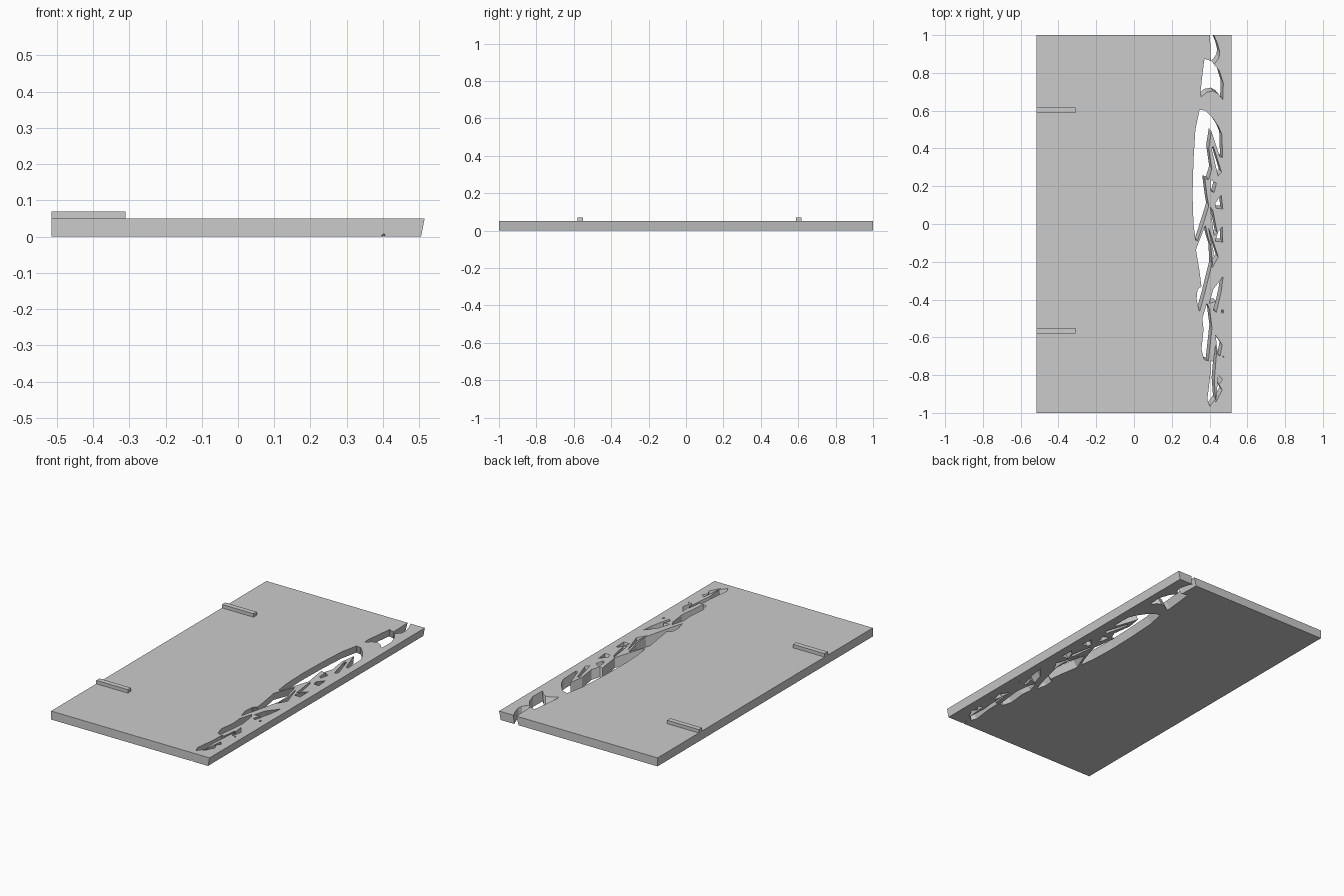
import bpy
import bmesh
from mathutils import Vector

THICKNESS = 0.05
HALF_WIDTH = 0.515
LEAN = Vector((-0.014, 0.018))   # sideways drift of each opening towards the underside

old_cube = bpy.data.objects.get("Cube")
if old_cube:
    bpy.data.objects.remove(old_cube, do_unlink=True)

grey = bpy.data.materials.new("plain grey")
grey.use_nodes = True
grey.diffuse_color = (0.6, 0.6, 0.6, 1)
grey.node_tree.nodes["Principled BSDF"].inputs["Base Color"].default_value = grey.diffuse_color


def add_prism(bm, lower, upper):
    """Close two matching rings of points into a solid."""
    low = [bm.verts.new(p) for p in lower]
    top = [bm.verts.new(p) for p in upper]
    bm.faces.new(low[::-1])
    bm.faces.new(top)
    count = len(low)
    for i in range(count):
        j = (i + 1) % count
        bm.faces.new((low[i], low[j], top[j], top[i]))


def finish(bm, name):
    """Turn the working mesh into a named, coloured object."""
    bmesh.ops.recalc_face_normals(bm, faces=bm.faces[:])
    mesh = bpy.data.meshes.new(name)
    bm.to_mesh(mesh)
    bm.free()
    mesh.materials.append(grey)
    obj = bpy.data.objects.new(name, mesh)
    bpy.context.scene.collection.objects.link(obj)
    return obj


def rectangle(left, right, front, back, z):
    return [(left, front, z), (right, front, z), (right, back, z), (left, back, z)]


# Slab with one slightly undercut long edge
slab_mesh = bmesh.new()
add_prism(slab_mesh,
          rectangle(-HALF_WIDTH, HALF_WIDTH - 0.01, -1, 1, 0),
          rectangle(-HALF_WIDTH, HALF_WIDTH, -1, 1, THICKNESS))
slab = finish(slab_mesh, "slab")

# Outlines of the pierced openings on the top face, in thousandths of a unit
back_notch = [(402, 1020), (414, 1020), (442, 955), (454, 910), (450, 880),
              (415, 833), (406, 880)]
back_window = [(373, 875), (410, 862), (452, 810), (473, 745), (470, 660),
               (445, 690), (420, 704), (385, 697), (355, 672), (352, 695), (362, 790)]
large_window = [(347, 606), (378, 600), (415, 563), (447, 516), (465, 474),
                (469, 352), (455, 355), (410, 490), (396, 400), (412, 290), (395, 235),
                (375, 240), (388, 140), (396, 95), (370, 10), (337, -90), (326, -85),
                (315, 0), (310, 155), (315, 340), (325, 500)]
middle_window = [(378, -8), (392, -70), (408, -120), (412, -214), (373, -373),
                 (347, -465), (331, -400), (336, -347), (357, -330), (347, -251),
                 (328, -135)]
front_window = [(386, -420), (400, -450), (413, -550), (394, -725), (372, -718),
                (357, -665), (368, -560), (362, -500)]
front_slot = [(405, -725), (420, -730), (432, -640), (440, -650), (425, -830),
              (432, -925), (402, -965), (388, -930), (404, -800)]
upper_sliver = [(410, 400), (420, 410), (463, 275), (446, 255)]
steep_sliver = [(404, 235), (436, 215), (424, 165), (408, 175)]
upper_gap = [(462, 152), (470, 80), (436, 82), (430, 110)]
crossing_gap = [(404, 90), (418, 70), (440, -45), (424, -62)]
lower_gap = [(468, -15), (470, -95), (430, -92), (446, -40)]
long_sliver = [(394, -20), (410, -65), (446, -175), (412, -235), (422, -150)]
slanted_gap = [(472, -278), (462, -355), (436, -468), (420, -455), (434, -410),
               (398, -420), (420, -345)]
square_gap = [(432, -588), (467, -640), (456, -700), (444, -690)]
hooked_gap = [(447, -800), (468, -822), (450, -850), (467, -880), (432, -945), (440, -870)]
upper_pinhole = [(464, -455), (474, -455), (474, -470), (464, -470)]
lower_pinhole = [(470, -695), (478, -703), (470, -710)]

openings = [back_notch, back_window, large_window, middle_window, front_window,
            front_slot, upper_sliver, steep_sliver, upper_gap, crossing_gap,
            lower_gap, long_sliver, slanted_gap, square_gap, hooked_gap,
            upper_pinhole, lower_pinhole]

# Leaning cutters for all openings
cutter_mesh = bmesh.new()
for outline in openings:
    rings = []
    for z in (-0.01, THICKNESS + 0.01):
        drift = LEAN * (1 - z / THICKNESS)
        rings.append([(x / 1000 + drift.x, y / 1000 + drift.y, z) for x, y in outline])
    add_prism(cutter_mesh, *rings)

# Small chip on the underside of the front edge
chip_front = [(0.38, -1.01, -0.01), (0.41, -1.01, -0.01), (0.403, -1.01, 0.01)]
chip_back = [(x, y + 0.04, z - 0.005) for x, y, z in chip_front]
add_prism(cutter_mesh, chip_front, chip_back)
cutter = finish(cutter_mesh, "opening_cutter")
cutter.hide_render = True

# Cut the openings and keep only the finished slab
cut = slab.modifiers.new("openings", "BOOLEAN")
cut.operation = "DIFFERENCE"
cut.solver = "EXACT"
cut.use_self = True
cut.object = cutter
bpy.context.view_layer.update()
depsgraph = bpy.context.evaluated_depsgraph_get()
result = bpy.data.meshes.new_from_object(slab.evaluated_get(depsgraph))
slab.modifiers.clear()
slab.data = result
bpy.data.objects.remove(cutter, do_unlink=True)

# Two short battens on top of the opposite edge
for name, centre in (("back_batten", 0.602), ("front_batten", -0.566)):
    batten = bmesh.new()
    edges = (-HALF_WIDTH, -0.31, centre - 0.015, centre + 0.015)
    add_prism(batten, rectangle(*edges, THICKNESS), rectangle(*edges, THICKNESS + 0.02))
    finish(batten, name)
